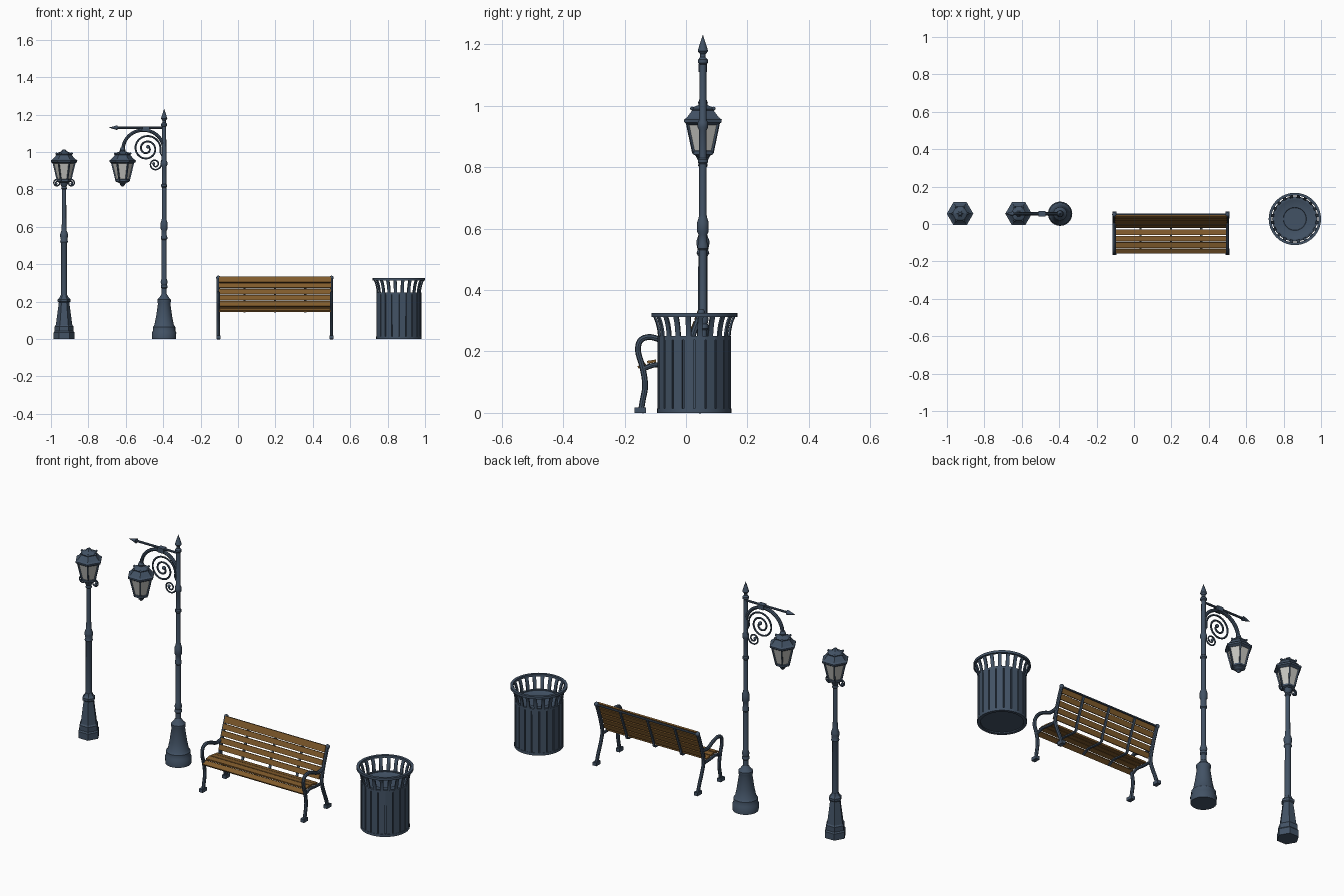
import bpy, bmesh, math
from mathutils import Vector, Matrix
from math import pi, sin, cos, tau

if "Cube" in bpy.data.objects:
    bpy.data.objects.remove(bpy.data.objects["Cube"])


def mat(name, col):
    m = bpy.data.materials.new(name)
    m.diffuse_color = (*col, 1)
    m.use_nodes = True
    m.node_tree.nodes["Principled BSDF"].inputs["Base Color"].default_value = m.diffuse_color
    return m


IRON = mat("painted_iron", (0.055, 0.085, 0.13))
WOOD = mat("wood", (0.22, 0.105, 0.025))
GLASS = mat("frosted_glass", (0.55, 0.55, 0.52))


def finish(name, bm, material, smooth=True):
    bmesh.ops.recalc_face_normals(bm, faces=bm.faces)
    me = bpy.data.meshes.new(name)
    bm.to_mesh(me)
    bm.free()
    me.materials.append(material)
    ob = bpy.data.objects.new(name, me)
    bpy.context.collection.objects.link(ob)
    if smooth:
        bpy.ops.object.select_all(action='DESELECT')
        ob.select_set(True)
        bpy.context.view_layer.objects.active = ob
        bpy.ops.object.shade_smooth_by_angle(angle=math.radians(35))
    return ob


def skin(bm, rings, closed=False):
    vs = [[bm.verts.new(p) for p in r] for r in rings]
    n = len(vs[0])
    pairs = list(zip(vs, vs[1:])) + ([(vs[-1], vs[0])] if closed else [])
    for a, b in pairs:
        for i in range(n):
            bm.faces.new((a[i], a[(i + 1) % n], b[(i + 1) % n], b[i]))
    if not closed:
        bm.faces.new(vs[0])
        bm.faces.new(vs[-1])


def lathe(name, prof, x, y, segs=20, material=IRON, closed=False):
    bm = bmesh.new()
    skin(bm, [[(x + r * cos(tau * i / segs), y + r * sin(tau * i / segs), z)
               for i in range(segs)] for r, z in prof], closed)
    return finish(name, bm, material, segs > 6)


def smooth_path(pts, n=5):
    pts = [Vector(p) for p in pts]
    p = [2 * pts[0] - pts[1]] + pts + [2 * pts[-1] - pts[-2]]
    out = []
    for i in range(1, len(p) - 2):
        a, b, c, d = p[i - 1:i + 3]
        for k in range(n):
            t = k / n
            out.append(0.5 * (2 * b + (c - a) * t + (2 * a - 5 * b + 4 * c - d) * t * t
                              + (3 * b - a - 3 * c + d) * t ** 3))
    return out + [pts[-1]]


def sweep(name, pts, normal, w, h, sides=8, material=IRON):
    """Planar path swept with an ellipse (or a box when sides is 4)."""
    pts, nrm = [Vector(p) for p in pts], Vector(normal)
    off, k = (pi / 4, 2 ** 0.5) if sides == 4 else (0, 1)
    rings = []
    for i, p in enumerate(pts):
        t = (pts[min(i + 1, len(pts) - 1)] - pts[max(i - 1, 0)]).normalized()
        s = nrm.cross(t)
        rings.append([p + s * w * k * cos(off + tau * j / sides) + nrm * h * k * sin(off + tau * j / sides)
                      for j in range(sides)])
    bm = bmesh.new()
    skin(bm, rings)
    return finish(name, bm, material)


def box(name, c, size, rot=None, material=IRON):
    bm = bmesh.new()
    m = Matrix.Translation(c) @ (rot or Matrix()) @ Matrix.Diagonal((*size, 1))
    bmesh.ops.create_cube(bm, size=1, matrix=m)
    return finish(name, bm, material, False)


def ball(name, c, r):
    bm = bmesh.new()
    bmesh.ops.create_uvsphere(bm, u_segments=12, v_segments=8, radius=r, matrix=Matrix.Translation(c))
    return finish(name, bm, IRON)


def scroll(name, x, y, z, r0, r1, start, turns, tube):
    n = int(abs(turns) * 22)
    pts = []
    for i in range(n + 1):
        t = i / n
        r, a = r0 + (r1 - r0) * t, start + turns * tau * t
        pts.append((x + r * cos(a), y, z + r * sin(a)))
    sweep(name, pts, (0, 1, 0), tube, tube, 6)
    ball(name + "_eye", pts[-1], tube * 2)


LY = 0.055


def lantern(name, x, y):
    lathe(name + "_glass", [(.032, .85), (.056, .945)], x, y, 6, GLASS)
    lathe(name + "_tray", [(.022, .836), (.038, .842), (.038, .852), (.03, .856)], x, y, 6)
    lathe(name + "_roof", [(.056, .938), (.07, .946), (.071, .955), (.06, .962), (.04, .985),
                           (.043, .99), (.036, .995), (.018, 1.002), (.008, 1.013)], x, y, 6)
    for i in range(6):
        a = tau * i / 6
        u = Vector((cos(a), sin(a), 0))
        c = Vector((x, y, 0))
        sweep(name + "_corner_bar", [c + u * .035 + Vector((0, 0, .846)), c + u * .059 + Vector((0, 0, .945))],
              (-sin(a), cos(a), 0), .0035, .0035, 4)
        ball(name + "_roof_knob", c + u * .041 + Vector((0, 0, .991)), .006)


# Small lamp post: hexagonal base, round shaft, upright lantern
X1 = -0.93
lathe("small_lamp_base", [(.056, 0), (.056, .035), (.05, .042), (.05, .068), (.044, .075), (.028, .195),
                          (.034, .2), (.034, .212), (.024, .222), (.018, .235)], X1, LY, 6)
lathe("small_lamp_shaft", [(.016, .22), (.015, .51), (.021, .52), (.017, .53), (.021, .55), (.021, .56),
                           (.014, .58), (.012, .62), (.0115, .8), (.016, .805), (.013, .815), (.024, .838)],
      X1, LY, 12)
lantern("small_lantern", X1, LY)
for s in (-1, 1):
    scroll("small_lamp_scroll", X1 + s * .037, LY, .834, .023, .006, pi / 2 - s * pi / 2 + pi,
           -s * 1.6, .0035)

# Tall lamp post: turned base, collared shaft, spear finial
X2 = -0.395
lathe("tall_lamp_base", [(.064, 0), (.065, .035), (.06, .043), (.06, .065), (.052, .075), (.043, .12), (.033, .19),
                         (.036, .2), (.036, .212), (.026, .222), (.014, .24)], X2, LY, 24)
lathe("tall_lamp_shaft", [(.014, .22), (.014, .27), (.018, .275), (.018, .285), (.015, .29), (.019, .305),
                          (.013, .325), (.013, .53), (.017, .535), (.017, .545), (.014, .555), (.014, .58),
                          (.019, .59), (.019, .62), (.014, .635), (.012, .645), (.012, .81), (.016, .815),
                          (.016, .825), (.012, .83), (.012, .92), (.017, .93), (.017, .945), (.012, .955),
                          (.011, 1.135), (.016, 1.14), (.016, 1.15), (.009, 1.158), (.009, 1.168),
                          (.017, 1.178), (.012, 1.195), (.0005, 1.23)], X2, LY, 16)
X3 = -0.617
lantern("hanging_lantern", X3, LY)
lathe("hanging_lantern_drop", [(.026, .84), (.014, .83), (.014, .825), (.004, .815)], X3, LY, 12)
lathe("lantern_hook", [(.012, .995), (.016, 1.01), (.01, 1.025)], X3, LY, 12)

# Bracket: horizontal arrow bar, arch and scrolls
sweep("arrow_bar", [(X2, LY, 1.13), (-.65, LY, 1.13)], (0, 1, 0), .006, .006)
bm = bmesh.new()
bmesh.ops.create_cone(bm, cap_ends=True, segments=12, radius1=.013, radius2=.0005, depth=.045,
                      matrix=Matrix.Translation((-.667, LY, 1.13)) @ Matrix.Rotation(-pi / 2, 4, 'Y'))
finish("arrow_tip", bm, IRON)
sweep("arch", [(-.506 + .109 * cos(pi * i / 24), LY, 1.012 + .105 * sin(pi * i / 24)) for i in range(25)],
      (0, 1, 0), .009, .01)
box("arch_clasp", (-.492, LY, 1.123), (.036, .028, .026))
scroll("large_scroll", -.488, LY, 1.018, .076, .012, -.3, 2.2, .005)
scroll("small_scroll", -.443, LY, .935, .034, .008, .3, -1.6, .004)
sweep("scroll_link", smooth_path([(-.415, LY, .996), (-.404, LY, .97), (-.41, LY, .945)]), (0, 1, 0), .004, .004, 6)

# Bench end frames
for x in (-.105, .5):
    yz = lambda pts: smooth_path([(x, a, b) for a, b in pts])
    sweep("front_leg_and_arm", yz([(-.148, 0), (-.141, .04), (-.133, .09), (-.142, .15), (-.156, .2), (-.149, .235),
                                   (-.12, .247), (-.08, .237), (-.035, .218), (.01, .222)]), (1, 0, 0), .0095, .009)
    sweep("rear_leg_and_post", yz([(.052, 0), (.036, .05), (.012, .11), (.0, .16), (.012, .22), (.035, .29),
                                   (.05, .328)]), (1, 0, 0), .01, .009)
    sweep("seat_rail", yz([(-.142, .142), (-.1, .156), (-.05, .151), (0, .15)]), (1, 0, 0), .008, .007)
    for y in (-.149, .048):
        box("foot", (x, y, .009), (.022, .036, .018))
    ball("post_knob", (x, .05, .327), .012)

# Bench slats
for y, z, tilt, w in [(-.144, .154, 28, .027), (-.112, .167, 9, .029), (-.078, .167, -4, .029), (-.045, .162, -9, .029)]:
    box("seat_slat", (.1975, y, z), (.6, w, .009), Matrix.Rotation(math.radians(tilt), 4, 'X'), WOOD)
for i in range(5):
    z = .188 + .0325 * i
    top = i == 4
    box("back_slat", (.1975, -.013 + .0125 * i, z), (.6, .009, .034 if top else .027),
        Matrix.Rotation(math.radians(-21), 4, 'X'), WOOD)
# Flat straps under the seat and behind the back
for x in (.035, .1975, .36):
    sweep("slat_strap", smooth_path([(x, -.148, .144), (x, -.11, .159), (x, -.05, .154), (x, -.012, .156),
                                     (x, -.004, .185), (x, .021, .25), (x, .05, .325)]), (1, 0, 0), .003, .006, 4)
sweep("back_top_rail", [(-.105, .052, .325), (.5, .052, .325)], (0, 0, 1), .005, .005)

# Litter bin
BX, BY, N = .86, .027, 20
lathe("bin_liner", [(.112, .006), (.114, .247), (.108, .247), (.1, .243), (.062, .24), (.06, .235)], BX, BY, 40)


def hoop(name, ri, ro, z0, z1):
    lathe(name, [(ri, z0), (ro, z0), (ro, z1), (ri, z1)], BX, BY, 40, closed=True)


hoop("bin_bottom_hoop", .105, .121, 0, .014)
hoop("bin_body_hoop", .107, .119, .238, .25)
hoop("bin_rim", .126, .14, .313, .326)
for i in range(N):
    a = tau * (i + .5) / N
    u, t = Vector((cos(a), sin(a), 0)), Vector((-sin(a), cos(a), 0))
    c = Vector((BX, BY, 0))
    at = lambda r, z: c + u * r + Vector((0, 0, z))
    sweep("bin_slat", [at(.116, .008), at(.116, .248)], t, .003, .0158, 4)
    sweep("bin_flared_slat", smooth_path([at(.115, .24), at(.117, .265), at(.123, .293), at(.133, .318)], 3),
          t, .003, .0085, 4)
